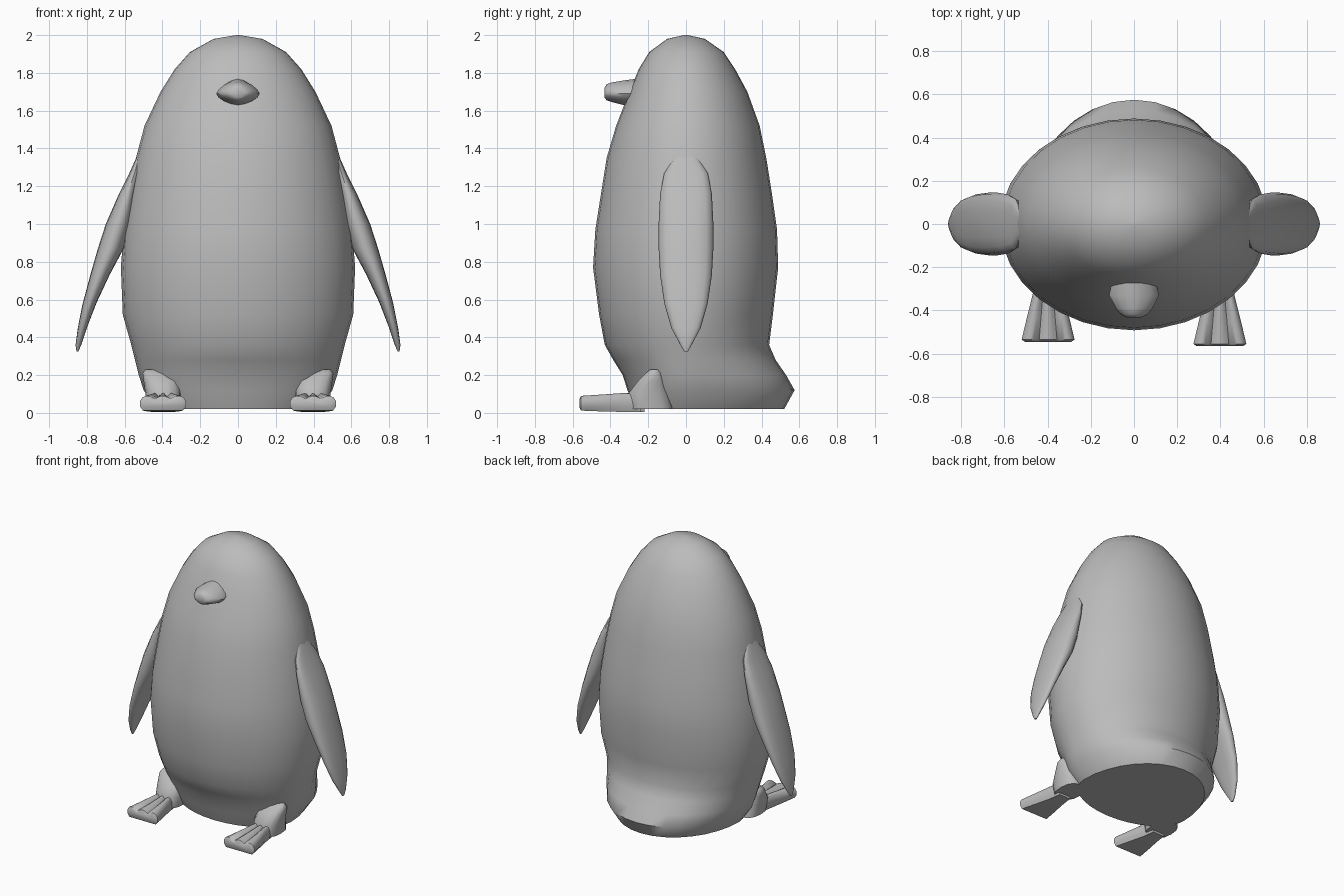
import bpy
import bmesh
from math import cos, sin, pi, radians, copysign

cube = bpy.data.objects.get("Cube")
if cube:
    bpy.data.objects.remove(cube, do_unlink=True)

grey = bpy.data.materials.new("plain grey")
grey.use_nodes = True
grey.diffuse_color = (0.5, 0.5, 0.5, 1)
grey.node_tree.nodes["Principled BSDF"].inputs["Base Color"].default_value = (0.5, 0.5, 0.5, 1)


def loft(name, rings, angle=50):
    """Skin a list of equal point rings and cap both ends."""
    bm = bmesh.new()
    loops = [[bm.verts.new(p) for p in ring] for ring in rings]
    n = len(loops[0])
    for a, b in zip(loops, loops[1:]):
        for i in range(n):
            j = (i + 1) % n
            bm.faces.new((a[i], a[j], b[j], b[i]))
    bm.faces.new(loops[0])
    bm.faces.new(loops[-1])
    bmesh.ops.recalc_face_normals(bm, faces=bm.faces)
    mesh = bpy.data.meshes.new(name)
    bm.to_mesh(mesh)
    bm.free()
    mesh.materials.append(grey)
    obj = bpy.data.objects.new(name, mesh)
    bpy.context.collection.objects.link(obj)
    bpy.ops.object.select_all(action='DESELECT')
    obj.select_set(True)
    bpy.context.view_layer.objects.active = obj
    bpy.ops.object.shade_smooth_by_angle(angle=radians(angle))
    return obj


def unit_oval(n, power=1.0):
    """Points on a unit circle, squarer when power is below one."""
    for i in range(n):
        c, s = cos(2 * pi * i / n), sin(2 * pi * i / n)
        yield copysign(abs(c) ** power, c), copysign(abs(s) ** power, s)


def flat_ring(z, x0, x1, y0, y1, n, power=1.0, mid=None):
    """Level ring; mid is the depth where it is widest."""
    mid = (y0 + y1) / 2 if mid is None else mid
    cx, rx = (x0 + x1) / 2, (x1 - x0) / 2
    return [(cx + rx * c, mid + s * (y1 - mid if s > 0 else mid - y0), z)
            for c, s in unit_oval(n, power)]


# Body: height, half width, front, back
body = [
    (0.02, 0.43, -0.27, 0.52), (0.12, 0.50, -0.31, 0.575),
    (0.20, 0.525, -0.335, 0.53), (0.28, 0.545, -0.385, 0.475),
    (0.36, 0.565, -0.43, 0.44), (0.52, 0.61, -0.46, 0.46),
    (0.77, 0.62, -0.492, 0.488), (0.97, 0.605, -0.48, 0.482),
    (1.16, 0.575, -0.45, 0.455), (1.35, 0.54, -0.42, 0.425),
    (1.52, 0.495, -0.37, 0.39), (1.70, 0.41, -0.30, 0.325),
    (1.82, 0.335, -0.25, 0.26), (1.91, 0.255, -0.195, 0.20),
    (1.98, 0.13, -0.10, 0.10), (2.0, 0.01, -0.01, 0.01)]
loft("body", [flat_ring(z, -w, w, f, b, 32, mid=0) for z, w, f, b in body])

# Beak: depth, half width, underside, top
beak = [(-0.25, 0.10, 1.63, 1.77), (-0.33, 0.115, 1.63, 1.76),
        (-0.39, 0.085, 1.645, 1.75), (-0.42, 0.06, 1.655, 1.74),
        (-0.432, 0.035, 1.67, 1.72)]
loft("beak", [[(w * c, y, 1.69 + s * (t - 1.69 if s > 0 else 1.69 - u))
               for c, s in unit_oval(16, 1.25)] for y, w, u, t in beak])

# Flipper: height, inner edge, outer edge, half depth
flipper = [(0.325, 0.845, 0.855, 0.01), (0.36, 0.83, 0.86, 0.03),
           (0.45, 0.80, 0.848, 0.078), (0.58, 0.75, 0.822, 0.115),
           (0.73, 0.68, 0.782, 0.137), (0.87, 0.605, 0.742, 0.145),
           (1.00, 0.565, 0.70, 0.145), (1.16, 0.54, 0.63, 0.137),
           (1.27, 0.52, 0.575, 0.115), (1.36, 0.51, 0.535, 0.055)]

# Ankle: height, inner edge, outer edge, front, back
ankle = [(0.02, 0.31, 0.48, -0.30, -0.07), (0.10, 0.30, 0.49, -0.31, -0.085),
         (0.17, 0.305, 0.50, -0.255, -0.105), (0.21, 0.35, 0.505, -0.215, -0.125),
         (0.23, 0.39, 0.49, -0.19, -0.14)]

# Foot: depth, inner edge, outer edge, underside, top
foot = [(-0.565, 0.29, 0.505, 0.03, 0.07), (-0.555, 0.275, 0.52, 0.012, 0.09),
        (-0.45, 0.30, 0.495, 0.008, 0.097), (-0.33, 0.33, 0.465, 0.005, 0.105),
        (-0.24, 0.345, 0.45, 0.005, 0.10)]


def foot_ring(y, x0, x1, z0, z1):
    """Flat sole with three rounded toes across the top."""
    n = 18
    ring = [(x0 + (x1 - x0) * 0.07, y, z0), (x1 - (x1 - x0) * 0.07, y, z0),
            (x1, y, z0 + (z1 - z0) * 0.3)]
    for i in range(n + 1):
        t = 1 - i / n
        end = 0.35 if i in (0, n) else 0.0
        top = 0.8 + 0.2 * abs(sin(3 * pi * t)) - end * 0.5
        ring.append((x0 + (x1 - x0) * t, y, z0 + (z1 - z0) * top))
    ring.append((x0, y, z0 + (z1 - z0) * 0.3))
    return ring


for side, sign, shift in (("left", 1, 0.0), ("right", -1, 0.02)):
    def place(rings, dy=0.0):
        return [[(sign * x, y + dy, z) for x, y, z in r] for r in rings]

    loft(side + "_flipper", place(
        [flat_ring(z, a, b, -d, d, 16, 0.85) for z, a, b, d in flipper]))
    loft(side + "_ankle", place(
        [flat_ring(z, a, b, f, k, 14, 0.8) for z, a, b, f, k in ankle]))
    loft(side + "_foot", place([foot_ring(*row) for row in foot], shift))
